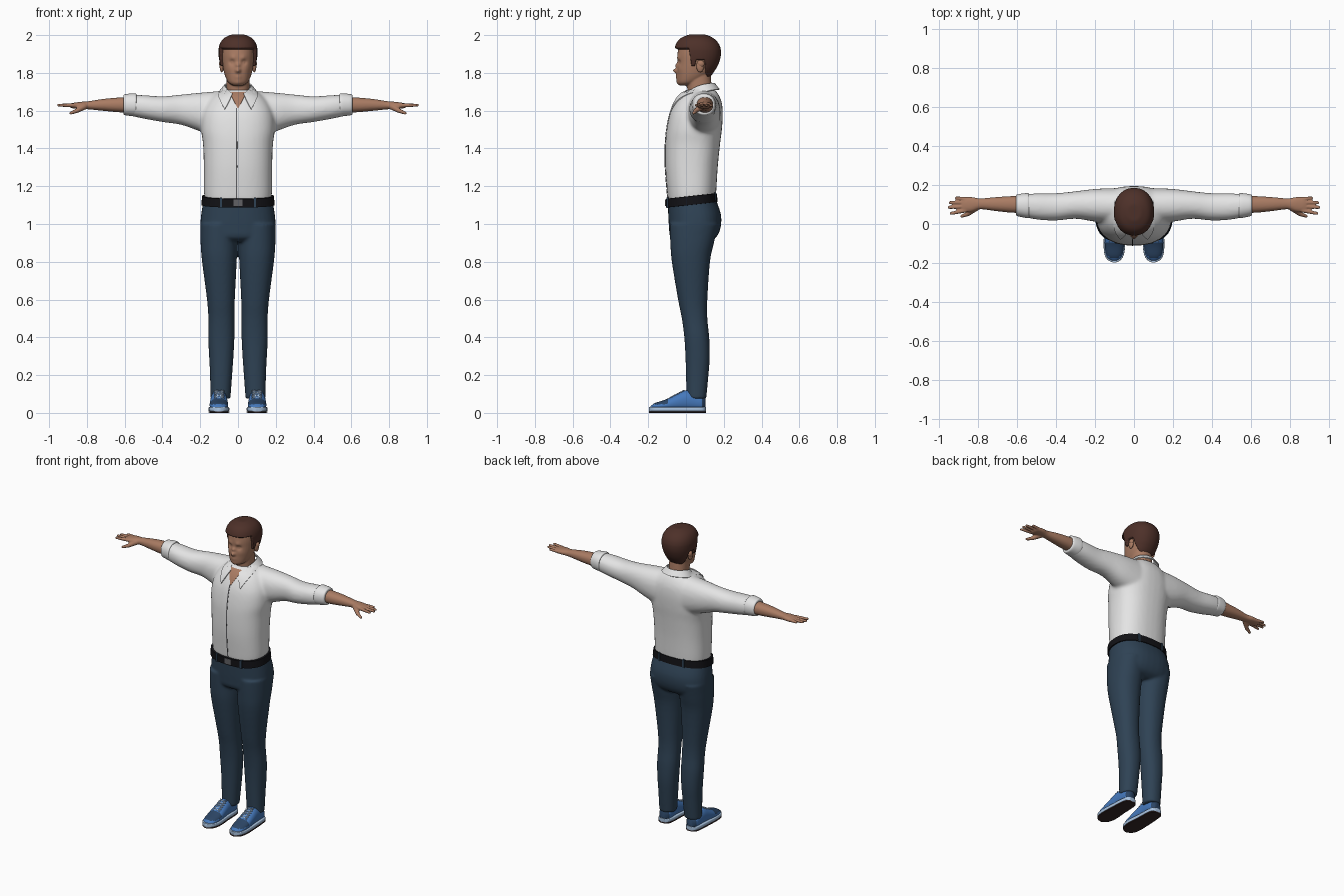
import bpy, bmesh, math
from mathutils import Vector, Matrix
from mathutils.bvhtree import BVHTree

cube = bpy.data.objects.get("Cube")
if cube:
    bpy.data.objects.remove(cube)


def material(name, r, g, b):
    m = bpy.data.materials.new(name)
    m.use_nodes = True
    m.diffuse_color = (r, g, b, 1)
    m.node_tree.nodes["Principled BSDF"].inputs["Base Color"].default_value = (r, g, b, 1)
    return m


WHITE = material("shirt white", .78, .78, .78)
SKIN = material("skin", .4, .2, .125)
HAIR = material("brown hair", .075, .03, .022)
DENIM = material("dark denim", .028, .055, .09)
BLACK = material("belt black", .006, .006, .008)
BLUE = material("shoe blue", .06, .19, .5)
NAVY = material("shoe navy", .025, .06, .13)
PALE = material("sole pale blue", .4, .55, .75)
BROWN = material("outsole brown", .035, .02, .02)
GREY = material("seam grey", .12, .12, .13)

ORDER = {"x": lambda t, u, v: (t, u, v), "y": lambda t, u, v: (u, t, v), "z": lambda t, u, v: (u, v, t)}


def spline(rows, sub):
    """Smoothly resample rows of numbers."""
    pts = [rows[0]] + list(rows) + [rows[-1]]
    for i in range(1, len(pts) - 2):
        for k in range(sub):
            t = k / sub
            yield [.5 * (2 * b + (c - a) * t + (2 * a - 5 * b + 4 * c - d) * t ** 2
                         + (3 * b - a - 3 * c + d) * t ** 3)
                   for a, b, c, d in zip(*pts[i - 1:i + 3])]
    yield rows[-1]


def loft(bm, axis, rings, p=2.2, n=36, sides=(1,), sub=4):
    """Skin rings of (position, u0, u1, v0, v1) along an axis."""
    for s in sides:
        loops = []
        for t, u0, u1, v0, v1 in spline(rings, sub):
            loop = []
            for i in range(n):
                c, d = math.cos(math.tau * i / n), math.sin(math.tau * i / n)
                u = (u0 + u1) / 2 + (u1 - u0) / 2 * math.copysign(abs(c) ** (2 / p), c)
                v = (v0 + v1) / 2 + (v1 - v0) / 2 * math.copysign(abs(d) ** (2 / p), d)
                x, y, z = ORDER[axis](t, u, v)
                loop.append(bm.verts.new((s * x, y, z)))
            loops.append(loop)
        for a, b in zip(loops, loops[1:]):
            for i in range(n):
                bm.faces.new((a[i], a[i - 1], b[i - 1], b[i]))
        bm.faces.new(loops[0])
        bm.faces.new(loops[-1])


def sym(rows):
    return [(z, -w, w, y0, y1) for z, w, y0, y1 in rows]


def ball(bm, centre, radii):
    bmesh.ops.create_uvsphere(bm, u_segments=20, v_segments=14, radius=1,
                              matrix=Matrix.Translation(centre) @ Matrix.Diagonal((*radii, 1)))


def tube(bm, a, b, r0, r1):
    a, b = Vector(a), Vector(b)
    turn = (b - a).to_track_quat("Z", "Y").to_matrix().to_4x4()
    bmesh.ops.create_cone(bm, cap_ends=True, segments=12, radius1=r0, radius2=r1,
                          depth=(b - a).length, matrix=Matrix.Translation((a + b) / 2) @ turn)
    ball(bm, a, (r0,) * 3)
    ball(bm, b, (r1,) * 3)


def box(bm, centre, size):
    bmesh.ops.create_cube(bm, size=1, matrix=Matrix.Translation(centre) @ Matrix.Diagonal((*size, 1)))


def finish(bm, name, mats, voxel=0, smooth=3, solid=0):
    """Turn a bmesh into an object, optionally fusing overlapping pieces."""
    bmesh.ops.recalc_face_normals(bm, faces=bm.faces)
    me = bpy.data.meshes.new(name)
    bm.to_mesh(me)
    bm.free()
    ob = bpy.data.objects.new(name, me)
    bpy.context.collection.objects.link(ob)
    if voxel:
        r = ob.modifiers.new("fuse", "REMESH")
        r.mode, r.voxel_size = "VOXEL", voxel
        s = ob.modifiers.new("soften", "SMOOTH")
        s.iterations = smooth
    if solid:
        ob.modifiers.new("thickness", "SOLIDIFY").thickness = solid
    if ob.modifiers:
        dg = bpy.context.evaluated_depsgraph_get()
        ob.data = bpy.data.meshes.new_from_object(ob.evaluated_get(dg))
        ob.modifiers.clear()
    ob.data.materials.clear()
    for m in mats:
        ob.data.materials.append(m)
    bpy.ops.object.select_all(action="DESELECT")
    ob.select_set(True)
    bpy.context.view_layer.objects.active = ob
    bpy.ops.object.shade_smooth_by_angle(angle=math.radians(50))
    return ob


BOTH = (1, -1)

# Shirt: torso fused with both sleeves
bm = bmesh.new()
loft(bm, "z", sym([(1.12, .175, -.095, .155), (1.17, .18, -.1, .16), (1.3, .181, -.11, .168),
                   (1.42, .185, -.11, .18), (1.5, .195, -.103, .19), (1.58, .19, -.087, .195),
                   (1.64, .165, -.062, .19), (1.68, .13, -.035, .175), (1.71, .085, 0, .155)]), p=2.4)
loft(bm, "x", [(.08, .0, .185, 1.45, 1.705), (.2, .012, .18, 1.49, 1.695), (.3, .027, .168, 1.525, 1.685),
               (.4, .018, .158, 1.54, 1.676), (.5, .023, .157, 1.558, 1.682), (.58, .04, .152, 1.575, 1.685)],
     sides=BOTH)
shirt = finish(bm, "shirt", [WHITE], .01, 6)
tree = BVHTree.FromPolygons([v.co for v in shirt.data.vertices], [f.vertices for f in shirt.data.polygons])


def front_y(x, z, gap):
    hit = tree.ray_cast(Vector((x, -1, z)), Vector((0, 1, 0)))[0]
    return hit.y - gap if hit else 0


def grid(rows):
    bm = bmesh.new()
    rows = [[bm.verts.new(c) for c in row] for row in rows]
    for a, b in zip(rows, rows[1:]):
        for i in range(len(a) - 1):
            bm.faces.new((a[i], a[i + 1], b[i + 1], b[i]))
    return bm


def plate(name, mat, rows, gap):
    """Thin strip laid over the front of the shirt."""
    pts = [[(x0 + (x1 - x0) * k / 8, z) for k in range(9)] for z, x0, x1 in spline(rows, 12)]
    finish(grid([[(x, front_y(x, z, gap), z) for x, z in row] for row in pts]), name, [mat], solid=.002)


plate("open_neck", SKIN, [(1.7, -.045, .045), (1.66, -.026, .026), (1.615, -.003, .003)], .004)
plate("placket_seam", GREY, [(1.615, -.01, -.004), (1.4, -.01, -.004), (1.13, -.01, -.004)], .003)

# Collar: folded band with two pointed tips
rows = []
for k in range(5):
    t, row = k / 4, []
    for i in range(49):
        s = i / 24 - 1
        f = abs(s)
        a = math.pi + s * math.radians(155 - 17 * t)
        x, y = math.sin(a) * (.072 + .034 * t), .078 - math.cos(a) * (.074 + .026 * t)
        z = 1.747 - .057 * f ** 3 + t * (-.033 - .05 * f ** 4)
        if f > .55:
            y = min(y, front_y(x, z, .01)) if z < 1.705 else y
        row.append((x, y, z))
    rows.append(row)
finish(grid(rows), "collar", [WHITE], solid=.006)

# Rolled cuffs
bm = bmesh.new()
loft(bm, "x", [(.538, .04, .15, 1.58, 1.68), (.542, .03, .158, 1.57, 1.691), (.575, .035, .156, 1.573, 1.69),
               (.603, .043, .15, 1.578, 1.685), (.607, .055, .14, 1.59, 1.675)], sides=BOTH)
finish(bm, "sleeve_cuffs", [WHITE])

# Forearms and hands with spread fingers
bm = bmesh.new()
loft(bm, "x", [(.57, .055, .145, 1.588, 1.673), (.65, .06, .142, 1.593, 1.668), (.72, .068, .137, 1.6, 1.661),
               (.79, .076, .131, 1.607, 1.65), (.83, .064, .138, 1.61, 1.647), (.87, .06, .138, 1.611, 1.642),
               (.885, .066, .132, 1.616, 1.638)], sides=BOTH)
for s in BOTH:
    for y0, x1, y1 in ((.07, .94, .054), (.09, .95, .085), (.11, .944, .11), (.127, .912, .134)):
        tube(bm, (s * .865, y0, 1.628), (s * x1, y1, 1.629), .0115, .008)
    tube(bm, (s * .815, .082, 1.622), (s * .852, .052, 1.6), .018, .012)
    tube(bm, (s * .852, .052, 1.6), (s * .885, .04, 1.587), .012, .008)
finish(bm, "forearms_and_hands", [SKIN], .0045, 2)

# Trousers: pelvis fused with both legs
bm = bmesh.new()
loft(bm, "z", sym([(1.13, .182, -.097, .158), (1.05, .195, -.094, .185), (.98, .2, -.09, .183),
                   (.93, .195, -.083, .16), (.905, .17, -.05, .12)]), p=2.4)
loft(bm, "z", [(1, .003, .2, -.087, .172), (.9, .004, .198, -.083, .148), (.8, .007, .19, -.075, .127),
               (.6, .017, .164, -.042, .113), (.5, .019, .157, -.022, .113), (.4, .019, .158, -.009, .123),
               (.3, .024, .153, -.003, .126), (.2, .031, .148, 0, .119), (.075, .04, .146, .003, .107)],
     sides=BOTH)
finish(bm, "trousers", [DENIM], .008, 4)

# Belt, tilted up towards the back, with buckle and loops
bm = bmesh.new()
loft(bm, "z", sym([(1.101, .18, -.09, .15), (1.102, .194, -.106, .167), (1.148, .19, -.107, .164),
                   (1.149, .175, -.09, .15)]), p=2.4, n=64, sub=1)
for v in bm.verts:
    v.co.z += .11 * (v.co.y - .03)
finish(bm, "belt", [BLACK])
bm = bmesh.new()
box(bm, (0, -.106, 1.112), (.05, .008, .036))
finish(bm, "buckle", [GREY])
bm = bmesh.new()
for s in BOTH:
    box(bm, (s * .09, -.096, 1.112), (.012, .012, .054))
    box(bm, (s * .09, .154, 1.139), (.012, .012, .054))
finish(bm, "belt_loops", [DENIM])

# Head
SKULL = sym([(1.733, .025, -.03, .02), (1.748, .05, -.042, .06), (1.78, .067, -.046, .112),
             (1.82, .078, -.046, .145), (1.86, .084, -.045, .162), (1.9, .086, -.045, .168),
             (1.94, .081, -.038, .16), (1.968, .064, -.018, .135), (1.984, .032, .02, .1)])
bm = bmesh.new()
loft(bm, "z", SKULL)
loft(bm, "z", sym([(1.6, .07, .01, .145), (1.68, .062, .01, .14), (1.74, .06, .005, .135), (1.8, .06, .0, .13)]))
head = finish(bm, "head_and_neck", [SKIN], .004, 6)
# Face relief: nose, bridge, brows, sockets, eyes, lips, chin, cheeks
RELIEF = [(0, 1.812, .013, .023), (0, 1.84, .012, .011), (.028, 1.878, .016, .005), (.032, 1.857, .014, -.01),
          (.032, 1.856, .007, .004), (0, 1.779, .017, .007), (0, 1.747, .018, .007), (.045, 1.82, .02, .003)]
for v in head.data.vertices:
    if v.co.y < .02 and v.co.z > 1.72:
        x, z = abs(v.co.x), v.co.z
        v.co.y -= sum(k * math.exp(-((x - a) ** 2 + (z - b) ** 2) / r ** 2) for a, b, r, k in RELIEF)

# Ears
bm = bmesh.new()
for s in BOTH:
    ball(bm, (s * .086, .075, 1.835), (.011, .02, .032))
    ball(bm, (s * .088, .08, 1.848), (.012, .018, .018))
finish(bm, "ears", [SKIN])

# Hair: skull shell raised above the hairline and sunk below it
HAIRLINE = [(-.2, 1.917), (.018, 1.925), (.03, 1.835), (.048, 1.835), (.055, 1.867),
            (.097, 1.867), (.106, 1.775), (.3, 1.745)]
bm = bmesh.new()
loft(bm, "z", SKULL)
hair = finish(bm, "hair", [HAIR], .004, 6)
moves = []
for v in hair.data.vertices:
    y, z = v.co.y, v.co.z
    line = next(z0 + (z1 - z0) * (y - y0) / (y1 - y0)
                for (y0, z0), (y1, z1) in zip(HAIRLINE, HAIRLINE[1:]) if y <= y1)
    m = min(1, max(0, (z - line) / .012 + .5))
    thick = .011 + .008 * min(1, max(0, (z - 1.82) / .1))
    moves.append(v.normal * ((thick + .02) * m - .02))
for v, d in zip(hair.data.vertices, moves):
    v.co += d

# Shoes: uppers, soles, outsoles and laces
bm = bmesh.new()
loft(bm, "y", [(-.188, .085, .117, .012, .034), (-.165, .062, .141, .01, .052), (-.11, .052, .15, .01, .07),
               (-.05, .055, .148, .01, .1), (0, .058, .145, .01, .12), (.05, .058, .142, .01, .108),
               (.085, .064, .138, .01, .092), (.102, .08, .122, .012, .08)], sides=BOTH)
shoes = finish(bm, "shoe_uppers", [BLUE, NAVY])
for f in shoes.data.polygons:
    toe = f.center.y < -.1 and f.center.z > .045
    f.material_index = int(toe or f.center.y > .085)

PLAN = [(-.197, .092, .11), (-.186, .07, .133), (-.16, .053, .15), (-.11, .046, .156), (-.03, .052, .153),
        (.05, .055, .148), (.09, .063, .14), (.106, .082, .12)]
for name, mat, z0, z1 in (("soles", PALE, .007, .032), ("outsoles", BROWN, 0, .009)):
    bm = bmesh.new()
    loft(bm, "y", [(*r, z0, z1) for r in PLAN], p=6, sides=BOTH)
    finish(bm, name, [mat])

bm = bmesh.new()
for s in BOTH:
    for k in range(5):
        y, z = -.088 + .016 * k, .083 + .0085 * k
        for d in BOTH:
            tube(bm, (s * .1 - d * .024, y, z - .006), (s * .1 + d * .022, y + .012, z + .002), .0035, .0035)
finish(bm, "laces", [PALE])
